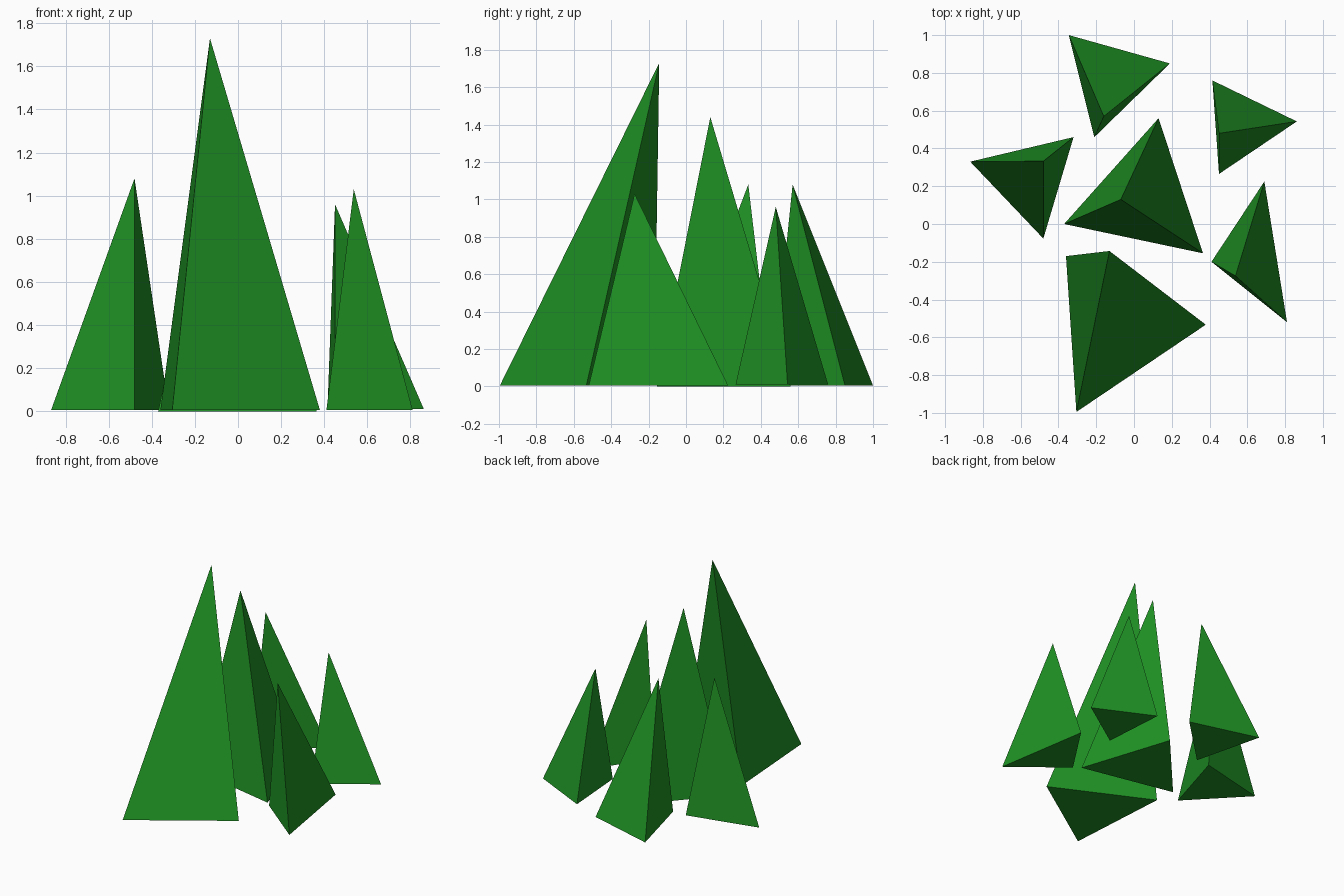
import bpy
import bmesh

if "Cube" in bpy.data.objects:
    bpy.data.objects.remove(bpy.data.objects["Cube"])

green = bpy.data.materials.new("tree_green")
green.diffuse_color = (0.014, 0.29, 0.018, 1.0)
green.use_nodes = True
green.node_tree.nodes["Principled BSDF"].inputs["Base Color"].default_value = green.diffuse_color


def tree(name, apex, base, z):
    """Closed three-sided spike: base triangle at height z joined to an apex."""
    bm = bmesh.new()
    foot = [bm.verts.new((x, y, z)) for x, y in base]
    tip = bm.verts.new(apex)
    bm.faces.new(foot)
    for i in range(3):
        bm.faces.new((foot[i], foot[(i + 1) % 3], tip))
    bmesh.ops.recalc_face_normals(bm, faces=bm.faces)
    mesh = bpy.data.meshes.new(name)
    bm.to_mesh(mesh)
    bm.free()
    mesh.materials.append(green)
    bpy.context.collection.objects.link(bpy.data.objects.new(name, mesh))


# Middle tree, then the ring of five around it
tree("middle_tree", (-0.07, 0.13, 1.44),
     [(-0.37, 0.0), (0.13, 0.56), (0.365, -0.155)], 0.0)
tree("front_tree", (-0.13, -0.143, 1.73),
     [(-0.36, -0.17), (0.38, -0.533), (-0.305, -0.995)], 0.005)
tree("back_tree", (-0.16, 0.57, 1.08),
     [(-0.345, 1.0), (0.19, 0.85), (-0.21, 0.46)], 0.005)
tree("back_right_tree", (0.45, 0.48, 0.96),
     [(0.415, 0.76), (0.862, 0.543), (0.45, 0.265)], 0.01)
tree("right_tree", (0.537, -0.275, 1.03),
     [(0.69, 0.225), (0.81, -0.52), (0.41, -0.2)], 0.005)
tree("left_tree", (-0.48, 0.333, 1.08),
     [(-0.867, 0.33), (-0.32, 0.46), (-0.48, -0.077)], 0.005)
